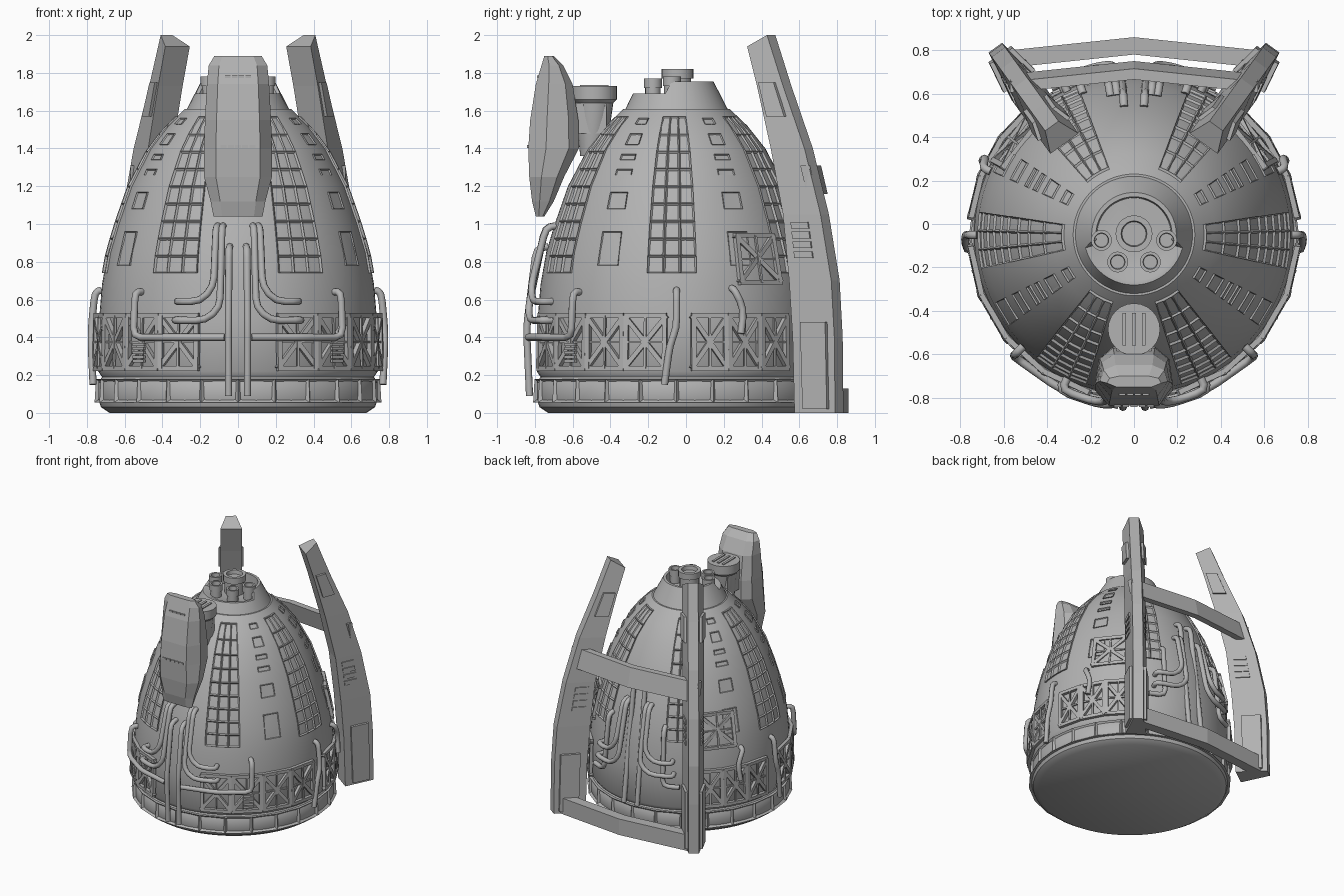
import bpy, bmesh, math
from mathutils import Vector

cube = bpy.data.objects.get("Cube")
if cube:
    bpy.data.objects.remove(cube)

CY = -0.05  # axis of the dome in y
PROFILE = [(0.68, 0), (0.725, 0.03), (0.74, 0.07), (0.74, 0.16), (0.72, 0.19), (0.74, 0.22),
           (0.735, 0.5), (0.72, 0.68), (0.69, 0.85), (0.645, 1.0), (0.575, 1.2),
           (0.47, 1.4), (0.375, 1.52), (0.28, 1.61)]

grey = bpy.data.materials.new("hull_grey")
grey.use_nodes = True
grey.diffuse_color = (0.45, 0.45, 0.45, 1)
grey.node_tree.nodes["Principled BSDF"].inputs["Base Color"].default_value = (0.45, 0.45, 0.45, 1)


def lerp(table, z, col):
    """Value in a column of a table sorted by its first column."""
    for a, b in zip(table, table[1:]):
        if z <= b[0]:
            t = max(0, (z - a[0]) / (b[0] - a[0]))
            return a[col] + (b[col] - a[col]) * t
    return table[-1][col]


RADII = [(z, r) for r, z in PROFILE]


def on_dome(az, z, off=0.0):
    """Point on the dome at an azimuth in degrees."""
    r, a = lerp(RADII, z, 1) + off, math.radians(az)
    return Vector((r * math.cos(a), CY + r * math.sin(a), z))


def finish(name, bm, mirror=False, smooth=False, fix=True):
    if fix:
        bmesh.ops.recalc_face_normals(bm, faces=bm.faces)
    me = bpy.data.meshes.new(name)
    bm.to_mesh(me)
    bm.free()
    ob = bpy.data.objects.new(name, me)
    bpy.context.collection.objects.link(ob)
    me.materials.append(grey)
    if mirror:
        ob.modifiers.new("Mirror", 'MIRROR').use_mirror_merge = False
    if smooth:
        bpy.ops.object.select_all(action='DESELECT')
        ob.select_set(True)
        bpy.context.view_layer.objects.active = ob
        bpy.ops.object.shade_smooth_by_angle(angle=math.radians(35))
    return ob


def loft(bm, sections):
    """Closed skin through rings of points, capped at both ends."""
    rings = [[bm.verts.new(p) for p in s] for s in sections]
    n = len(rings[0])
    for a, b in zip(rings, rings[1:]):
        for i in range(n):
            j = (i + 1) % n
            bm.faces.new((a[i], a[j], b[j], b[i]))
    bm.faces.new(rings[0])
    bm.faces.new(rings[-1])


def ring(r, z, x=0.0, y=CY, n=96):
    return [(x + r * math.cos(math.tau * i / n), y + r * math.sin(math.tau * i / n), z) for i in range(n)]


def bar(bm, p, q, w, out):
    """Square bar from p to q with one side facing out."""
    d = (q - p).normalized()
    side = d.cross(out).normalized() * w / 2
    up = side.cross(d).normalized() * w / 2
    loft(bm, [[c + side + up, c - side + up, c - side - up, c + side - up] for c in (p, q)])


def panel(bm, az0, az1, cols, z0, z1, rows, off, rim, depth):
    """Plate hugging the dome, with each cell sunk."""
    v = [[bm.verts.new(on_dome(az0 + (az1 - az0) * i / cols, z0 + (z1 - z0) * j / rows, off))
          for i in range(cols + 1)] for j in range(rows + 1)]
    cells = [bm.faces.new((v[j][i], v[j][i + 1], v[j + 1][i + 1], v[j + 1][i]))
             for j in range(rows) for i in range(cols)]
    edges = {e for f in cells for e in f.edges if len(e.link_faces) == 1}
    skirt = bmesh.ops.extrude_edge_only(bm, edges=list(edges))
    for g in skirt["geom"]:
        if isinstance(g, bmesh.types.BMVert):
            g.co.x *= 0.96
            g.co.y = CY + (g.co.y - CY) * 0.96
    bm.normal_update()
    bmesh.ops.inset_individual(bm, faces=cells, thickness=rim, depth=-depth)


# Dome hull
bm = bmesh.new()
loft(bm, [ring(r, z) for r, z in PROFILE])
finish("dome_hull", bm, smooth=True)

# Base band with a row of recesses
bm = bmesh.new()
panel(bm, 0, 360, 24, 0.055, 0.18, 1, 0.025, 0.027, 0.02)
finish("base_band", bm, fix=False)

# Window grids and single windows
bm = bmesh.new()
for az in (-2, -62, 59):
    panel(bm, az - 10.5, az + 10.5, 3, 0.74, 1.57, 9, 0.012, 0.012, 0.011)
for az in (-31, 29):
    for z0, z1 in ((0.78, 0.96), (1.08, 1.17), (1.26, 1.29), (1.34, 1.37), (1.42, 1.48), (1.53, 1.56)):
        panel(bm, az - 5, az + 5, 1, z0, z1, 1, 0.01, 0.006, 0.007)
finish("window_panels", bm, mirror=True, fix=False)

# Truss ring and upper truss panels
bm = bmesh.new()


def truss(az0, az1, count, z0, z1, off):
    step = (az1 - az0) / count
    zm = (z0 + z1) / 2
    for k in range(count):
        a, b = az0 + k * step, az0 + (k + 1) * step
        m = (a + b) / 2
        out = on_dome(m, zm) - Vector((0, CY, zm))
        pairs = [((a, z0), (b, z1)), ((a, z1), (b, z0)), ((a, z0), (b, z0)), ((a, z1), (b, z1)),
                 ((a + 0.8, z0), (a + 0.8, z1)), ((b - 0.8, z0), (b - 0.8, z1)), ((m, z0), (m, z1)),
                 ((a, zm), (b, zm))]
        for i, (p, q) in enumerate(pairs):
            bar(bm, on_dome(*p, off), on_dome(*q, off), 0.025 if i < 6 else 0.012, out)


truss(-74, -4, 4, 0.235, 0.515, 0.02)
truss(6, 51, 3, 0.235, 0.515, 0.02)
truss(27, 49, 1, 0.69, 0.94, 0.015)
finish("truss_panels", bm, mirror=True)

# Slatted vents on the truss
bm = bmesh.new()
for k in range(5):
    z = 0.275 + 0.022 * k
    bar(bm, on_dome(-50, z, 0.03), on_dome(-44, z, 0.03), 0.016, Vector((0.7, -0.7, 0)))
finish("slatted_vents", bm, mirror=True)


# Pipes: arc distance from the middle, height, offset from the hull
def pipes(name, paths, facing, radius=0.019):
    cu = bpy.data.curves.new(name, 'CURVE')
    cu.dimensions = '3D'
    cu.bevel_depth = radius
    cu.bevel_resolution = 2
    cu.use_fill_caps = True
    for path in paths:
        raw = []
        for s, z, off in path:
            r = lerp(RADII, z, 1) + off
            raw.append(Vector((r * math.sin(s / 0.78), CY - facing * r * math.cos(s / 0.78), z)))
        pts = [raw[0]]
        for a, b, c in zip(raw, raw[1:], raw[2:]):
            p = b + (a - b).normalized() * min(0.05, (a - b).length * 0.45)
            q = b + (c - b).normalized() * min(0.05, (c - b).length * 0.45)
            pts += [p, (p + q + 2 * b) / 4, q]
        pts.append(raw[-1])
        for side in (1, -1):
            sp = cu.splines.new('POLY')
            sp.points.add(len(pts) - 1)
            for dst, p in zip(sp.points, pts):
                dst.co = (p.x * side, p.y, p.z, 1)
            sp.use_smooth = True
    cu.materials.append(grey)
    bpy.context.collection.objects.link(bpy.data.objects.new(name, cu))


central = [
    [(0.05, 0.88, 0), (0.05, 0.87, 0.06), (0.05, 0.45, 0.06), (0.05, 0.09, 0.04)],
    [(0.095, 0.99, 0), (0.095, 0.98, 0.05), (0.095, 0.56, 0.06), (0.17, 0.49, 0.06), (0.35, 0.49, 0.06), (0.35, 0.49, 0)],
    [(0.13, 0.99, 0), (0.13, 0.98, 0.05), (0.13, 0.67, 0.06), (0.2, 0.59, 0.06), (0.34, 0.59, 0.06), (0.34, 0.59, 0)]]
outer = [[(0.07, 0.4, 0.05), (0.35, 0.4, 0.05), (0.61, 0.4, 0.05), (0.61, 0.64, 0.05), (0.61, 0.64, 0)]]
side = [
    [(1.225, 0.65, 0), (1.225, 0.64, 0.035), (1.225, 0.45, 0.04), (1.19, 0.36, 0.04), (1.16, 0.15, 0.03)],
    [(1.55, 0.66, 0), (1.55, 0.65, 0.04), (1.6, 0.55, 0.04), (1.58, 0.42, 0.04)]]
pipes("front_pipes", central + outer, 1)
pipes("side_pipes", side, 1)
tall = [[(0.06, 1.15, 0), (0.06, 1.13, 0.05), (0.06, 0.2, 0.04)],
        [(0.27, 0.85, 0), (0.27, 0.83, 0.04), (0.27, 0.4, 0.04), (0.4, 0.4, 0.04)]]
pipes("back_pipes", central[1:] + tall, -1)

# Crown collar, taller at the back
bm = bmesh.new()
rows = [ring(0.275, 1.6, n=48)]
top, inner, floor = [], [], []
for x, y, z in ring(1, 0, y=0, n=48):
    h = 1.755 if y > -0.25 else 1.69
    r = 0.275 - (h - 1.61) * 0.55
    top.append((x * r, CY + y * r, h))
    inner.append((x * (r - 0.02), CY + y * (r - 0.02), h))
    floor.append((x * 0.17, CY + y * 0.17, 1.67))
loft(bm, rows + [top, inner, floor])
finish("crown_collar", bm, smooth=True)

# Crown exhausts: one big, four small
bm = bmesh.new()
for x, y, r, h in ((0, -0.045, 0.085, 1.82), (0.15, -0.075, 0.048, 1.78), (-0.15, -0.075, 0.048, 1.78),
                   (0.075, -0.175, 0.048, 1.77), (-0.075, -0.175, 0.048, 1.77)):
    loft(bm, [ring(a * r, z, x, y, 20) for a, z in
              ((0.85, 1.62), (0.85, h - 0.05), (1, h - 0.05), (1, h), (0.7, h), (0.65, h - 0.03))])
finish("crown_exhausts", bm, smooth=True)

# Head shell: height, front, back, half width
HEAD = [(1.04, -0.795, -0.75, 0.13), (1.12, -0.815, -0.70, 0.145), (1.25, -0.83, -0.645, 0.18),
        (1.4, -0.835, -0.567, 0.18), (1.55, -0.825, -0.57, 0.175), (1.74, -0.795, -0.60, 0.165),
        (1.84, -0.765, -0.65, 0.155), (1.89, -0.75, -0.70, 0.125)]
bm = bmesh.new()
sections = []
for z, f, b, w in HEAD:
    m = f + (b - f) * 0.35
    half = [(w * 0.65, f), (w, m), (w * 0.9, b - (b - f) * 0.2), (w * 0.55, b)]
    sections.append([(x, y, z) for x, y in half] + [(-x, y, z) for x, y in reversed(half)])
loft(bm, sections)
finish("head_shell", bm)

# Face slots
bm = bmesh.new()
for z, count, w in ((1.41, 5, 0.032), (1.78, 4, 0.03)):
    y = lerp(HEAD, z, 1)
    for k in range(count):
        x = (k - (count - 1) / 2) * (w + 0.006)
        bar(bm, Vector((x - w / 2, y, z)), Vector((x + w / 2, y, z)), 0.014, Vector((0, -1, 0)))
finish("face_slots", bm)

# Neck: flared drum behind the head
bm = bmesh.new()
loft(bm, [ring(r, z, 0, y, 24) for r, z, y in
          ((0.06, 1.36, -0.5), (0.085, 1.5, -0.49), (0.1, 1.64, -0.485), (0.12, 1.66, -0.485), (0.12, 1.73, -0.485))])
for x in (-0.045, 0, 0.045):
    bar(bm, Vector((x, -0.56, 1.728)), Vector((x, -0.41, 1.728)), 0.018, Vector((0, 0, 1)))
bar(bm, Vector((0, -0.66, 1.56)), Vector((0, -0.42, 1.56)), 0.16, Vector((0, 0, 1)))
finish("neck", bm, smooth=True)

# Rear fins: height, inner reach, outer reach along a diagonal
FIN = [(0, 0.31, 0.545), (0.4, 0.298, 0.54), (0.7, 0.275, 0.52), (1.05, 0.235, 0.45),
       (1.4, 0.155, 0.345), (1.73, 0.065, 0.205), (1.97, 0, 0.10)]
D, T = Vector((0.585, 0.81, 0)), Vector((0.81, -0.585, 0))


def fin_section(z, f0=0.0, f1=1.0, extra=0.0, tilt=0.0):
    s0, s1 = lerp(FIN, z, 1), lerp(FIN, z, 2)
    pts = []
    for f, sign in ((f0, 1), (f1, 1), (f1, -1), (f0, -1)):
        w = 0.08 - 0.042 * f + extra
        base = Vector((0.32, 0.37, z + tilt * (f - 0.5)))
        pts.append(base + D * (s0 + (s1 - s0) * f) + T * sign * w)
    return pts


bm = bmesh.new()
loft(bm, [fin_section(z, tilt=0.06 if z > 1.9 else 0) for z, _, _ in FIN])
finish("rear_fins", bm, mirror=True)

bm = bmesh.new()
blocks = [(0.02, 0.48, 0.25, 0.85, 0.02), (1.57, 1.75, 0.15, 0.75, 0.018)]
blocks += [(0.82 + 0.052 * k, 0.855 + 0.052 * k, 0.2, 0.65, 0.008) for k in range(4)]
for z0, z1, f0, f1, e in blocks:
    loft(bm, [fin_section(z, f0, f1, e) for z in (z0, z1)])
finish("fin_blocks", bm, mirror=True)

# Cross beams between the fins, peaked in the middle
for name, z0, z1, y, lean, deep in (("lower_beam", 0.0, 0.13, 0.8, 0.0, 0.08), ("upper_beam", 1.16, 1.31, 0.69, 0.035, 0.05)):
    bm = bmesh.new()
    loft(bm, [[(x, y + dy - deep, z0), (x, y + dy, z0), (x, y + dy - lean, z1), (x, y + dy - lean - deep, z1)]
              for x, dy in ((-0.57, 0), (0, 0.06), (0.57, 0))])
    finish(name, bm)
